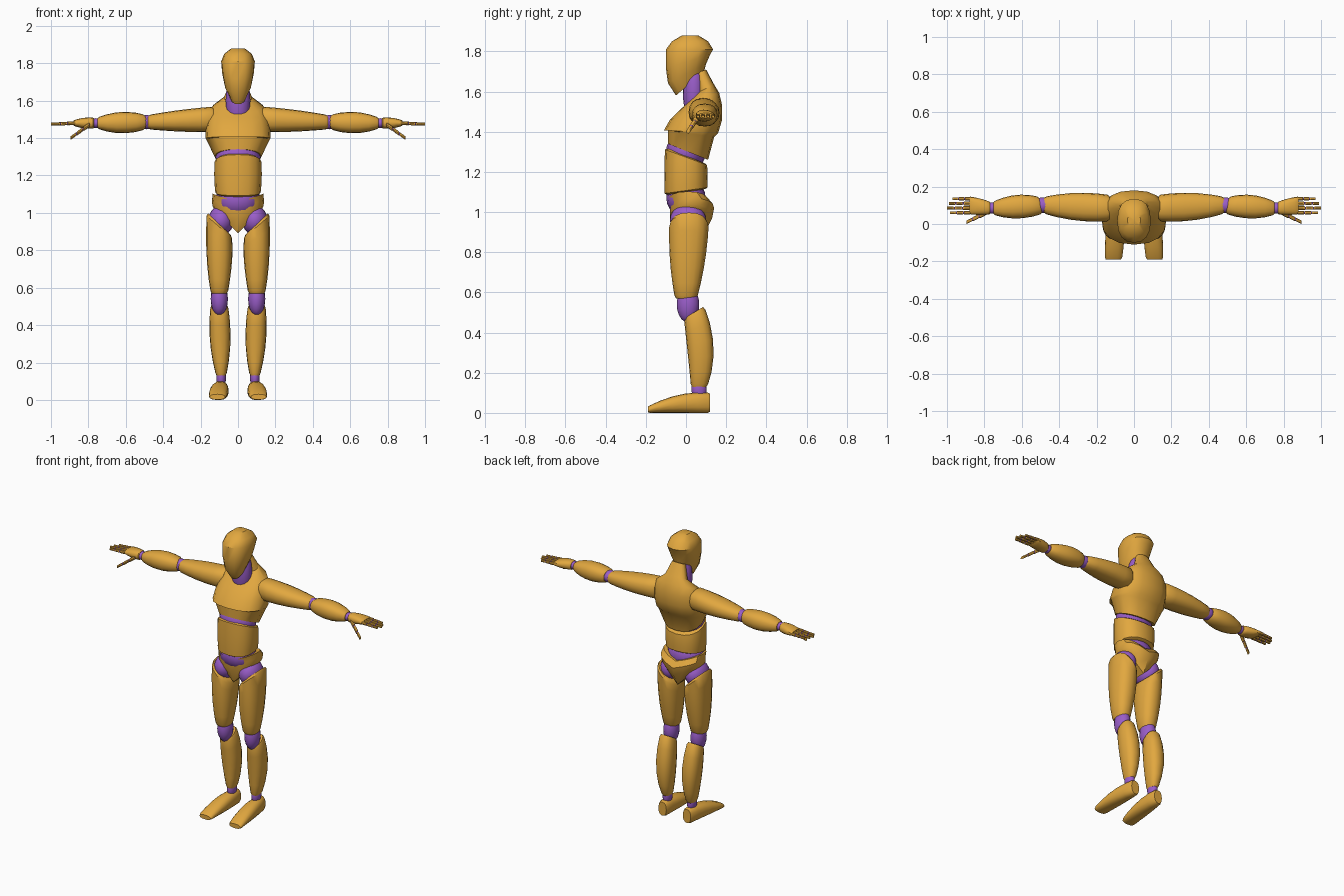
import bpy, bmesh, math
from mathutils import Vector, Matrix

if "Cube" in bpy.data.objects:
    bpy.data.objects.remove(bpy.data.objects["Cube"])


def material(name, colour):
    mat = bpy.data.materials.new(name)
    mat.use_nodes = True
    mat.diffuse_color = colour
    mat.node_tree.nodes["Principled BSDF"].inputs["Base Color"].default_value = colour
    return mat


GOLD = material("golden shell", (0.76, 0.39, 0.05, 1))
PURPLE = material("purple joint", (0.32, 0.11, 0.58, 1))


def finish(name, bm, mat):
    """Turn a bmesh into a smooth-shaded object with crisp rims."""
    bmesh.ops.recalc_face_normals(bm, faces=bm.faces)
    mesh = bpy.data.meshes.new(name)
    bm.to_mesh(mesh)
    bm.free()
    mesh.materials.append(mat)
    mesh.shade_smooth()
    mesh.set_sharp_from_angle(angle=math.radians(35))
    bpy.context.collection.objects.link(bpy.data.objects.new(name, mesh))


def ball(name, centre, radii):
    """Purple ellipsoid joint."""
    bm = bmesh.new()
    bmesh.ops.create_uvsphere(bm, u_segments=16, v_segments=10, radius=1)
    bmesh.ops.transform(bm, matrix=Matrix.LocRotScale(centre, None, radii), verts=bm.verts)
    finish(name, bm, PURPLE)


def squircle(value):
    return math.copysign(abs(value) ** 0.85, value)


def loft(name, mat, rings, axis="z", sides=16):
    """Skin rings of (centre, width radius, depth radius, height rule)."""
    bm = bmesh.new()
    w, d, h = {"z": (0, 1, 2), "x": (1, 2, 0), "y": (0, 2, 1)}[axis]
    loops = []
    for centre, wide, deep, lift in rings:
        loop = []
        for i in range(sides):
            angle = math.tau * i / sides
            p = Vector(centre)
            across = wide * squircle(math.cos(angle))
            along = deep * squircle(math.sin(angle))
            p[w] += across
            p[d] += along
            p[h] += lift(across, along)
            loop.append(bm.verts.new(p))
        loops.append(loop)
    for low, high in zip(loops, loops[1:]):
        for i in range(sides):
            j = (i + 1) % sides
            bm.faces.new((low[i], low[j], high[j], high[i]))
    for loop, ring in ((loops[0], rings[0]), (loops[-1], rings[-1])):
        middle = bm.verts.new(ring[0])
        for i in range(sides):
            bm.faces.new((loop[i], loop[(i + 1) % sides], middle))
    finish(name, bm, mat)


def body(name, rows):
    """Central part from rows of (height, front, back, half width, tilt, vee)."""
    rings = []
    for z, front, back, width, tilt, vee in rows:
        rings.append(((0, (front + back) / 2, z), width, (back - front) / 2,
                      lambda a, b, tilt=tilt, vee=vee: tilt * b + vee * abs(a)))
    loft(name, GOLD, rings)


def muscle(name, start, end, wide, deep, axis="z", bow=(0, 0, 0),
           slant=0, tilt=0, tilt_end=0, mat=GOLD, sides=16):
    """Tapered part: radii at start, middle and end, joined by a parabola."""
    def parabola(r, t):
        return r[0] * (1 - t) * (1 - 2 * t) + 4 * r[1] * t * (1 - t) + r[2] * t * (2 * t - 1)

    rings = []
    for t in (0, 0.04, 0.2, 0.4, 0.6, 0.8, 0.96, 1):
        rim = 0.9 if t in (0, 1) else 1
        centre = Vector(start).lerp(Vector(end), t) + Vector(bow) * 4 * t * (1 - t)
        near, far = (1 - t) ** 2, t ** 2
        rings.append((centre, parabola(wide, t) * rim, parabola(deep, t) * rim,
                      lambda a, b, near=near, far=far:
                      near * (slant * a + tilt * b) + far * tilt_end * b))
    loft(name, mat, rings, axis, sides)


def finger(name, start, end, radius, pieces=3):
    """Gold pieces threaded on a thin purple core."""
    start, end = Vector(start), Vector(end)
    core = [radius * 0.7] * 3
    muscle(name + "_joints", start, start.lerp(end, 0.95), core, core,
           axis="x", mat=PURPLE, sides=8)
    for i in range(pieces):
        girth = [radius * (1 - i / 8)] * 3
        muscle(f"{name}_{i + 1}", start.lerp(end, (i + 0.15) / pieces),
               start.lerp(end, (i + 1) / pieces), girth, girth, axis="x", sides=8)


# Head: egg shape whose jaw rim rises towards the nape
body("head", [
    (1.64, -0.05, 0.09, 0.045, 0.85, 0),
    (1.69, -0.09, 0.1, 0.073, 0.5, 0),
    (1.75, -0.1, 0.12, 0.085, 0.3, 0),
    (1.81, -0.1, 0.135, 0.09, 0, 0),
    (1.85, -0.07, 0.11, 0.074, 0, 0),
    (1.88, -0.02, 0.06, 0.035, 0, 0)])
ball("neck", (0, 0.04, 1.6), (0.066, 0.056, 0.16))

# Chest with a ledge below the breast and a nape strip up to the head
body("chest", [
    (1.3, -0.09, 0.11, 0.125, -0.4, 0),
    (1.39, -0.09, 0.14, 0.168, -0.15, 0),
    (1.4, -0.11, 0.16, 0.174, -0.05, 0),
    (1.46, -0.08, 0.18, 0.172, 0, 0),
    (1.52, -0.03, 0.18, 0.16, 0.1, 0),
    (1.565, 0, 0.165, 0.14, 0.35, 0),
    (1.615, 0.06, 0.14, 0.075, 0.5, 0),
    (1.7, 0.05, 0.1, 0.045, 0.4, 0)])
ball("rib_joint", (0, 0, 1.3), (0.12, 0.1, 0.1))

# Abdomen, waist and pelvis
muscle("abdomen", (0, 0, 1.1), (0, 0, 1.28), (0.12, 0.127, 0.124),
       (0.106, 0.108, 0.104), tilt=0.15, tilt_end=-0.4)
ball("waist_joint", (0, 0, 1.07), (0.12, 0.098, 0.1))
body("pelvis", [
    (0.89, -0.05, 0.09, 0.125, 0, 1),
    (0.97, -0.08, 0.13, 0.137, 0, 0.5),
    (1.02, -0.08, 0.14, 0.139, 0, 0.35),
    (1.055, -0.09, 0.11, 0.135, 0, 0.35)])

for label, s in (("left", 1), ("right", -1)):
    # Leg
    ball(f"{label}_hip_joint", (0.09 * s, 0.01, 0.96), (0.068, 0.09, 0.08))
    muscle(f"{label}_thigh", (0.1 * s, 0.015, 0.94), (0.1 * s, 0, 0.57),
           (0.067, 0.068, 0.045), (0.098, 0.087, 0.055), slant=0.95 * s)
    ball(f"{label}_knee", (0.1 * s, 0.01, 0.54), (0.046, 0.056, 0.09))
    muscle(f"{label}_shin", (0.1 * s, 0.04, 0.5), (0.09 * s, 0.065, 0.13),
           (0.047, 0.055, 0.027), (0.05, 0.065, 0.04), bow=(0, 0.02, 0), tilt=0.6)
    ball(f"{label}_ankle", (0.09 * s, 0.065, 0.12), (0.026, 0.038, 0.06))
    muscle(f"{label}_foot", (0.11 * s, -0.19, 0.016), (0.09 * s, 0.12, 0.05),
           (0.045, 0.05, 0.032), (0.016, 0.045, 0.05), axis="y", bow=(0, 0, 0.012))

    # Arm
    muscle(f"{label}_upper_arm", (0.13 * s, 0.085, 1.5), (0.48 * s, 0.1, 1.485),
           (0.07, 0.074, 0.045), (0.068, 0.058, 0.038), axis="x")
    ball(f"{label}_elbow", (0.49 * s, 0.1, 1.485), (0.06, 0.042, 0.038))
    muscle(f"{label}_forearm", (0.5 * s, 0.1, 1.485), (0.75 * s, 0.085, 1.48),
           (0.045, 0.063, 0.036), (0.04, 0.057, 0.03), axis="x", slant=0.2 * s)
    ball(f"{label}_wrist", (0.76 * s, 0.085, 1.48), (0.05, 0.03, 0.026))
    muscle(f"{label}_palm", (0.77 * s, 0.085, 1.48), (0.88 * s, 0.1, 1.48),
           (0.034, 0.044, 0.047), (0.028, 0.028, 0.014), axis="x")

    # Fingers spread evenly across the palm, then the thumb
    tips = {"index": 0.985, "middle": 1, "third": 0.99, "little": 0.97}
    for i, (kind, tip) in enumerate(tips.items()):
        y = 0.06 + i / 40
        finger(f"{label}_{kind}_finger", (0.87 * s, y, 1.48), (tip * s, y, 1.475), 0.01)
    finger(f"{label}_thumb", (0.79 * s, 0.06, 1.475), (0.895 * s, 0.01, 1.4), 0.013)
